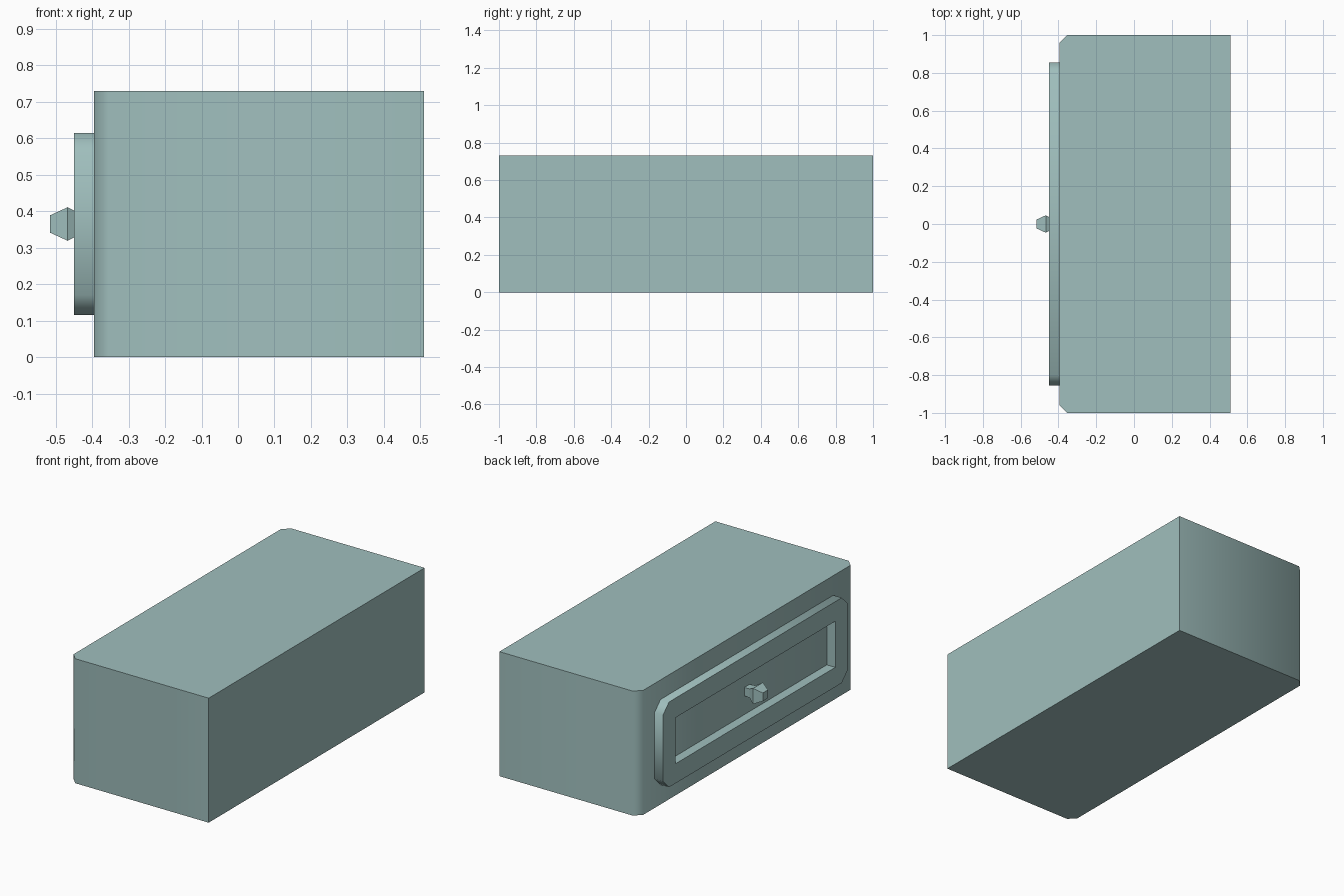
import bpy
import bmesh
import math

default = bpy.data.objects.get("Cube")
if default:
    bpy.data.objects.remove(default, do_unlink=True)

paint = bpy.data.materials.new("grey_teal_paint")
paint.use_nodes = True
COLOR = (0.35, 0.52, 0.51, 1.0)
paint.diffuse_color = COLOR
paint.node_tree.nodes["Principled BSDF"].inputs["Base Color"].default_value = COLOR

HEIGHT = 0.73
MID_Z = HEIGHT / 2
FACE_X = -0.395      # plane of the drawer side of the cabinet
PANEL_X = -0.45      # outer plane of the raised frame


def finish(name, bm, smooth_angle=None):
    bmesh.ops.recalc_face_normals(bm, faces=bm.faces[:])
    mesh = bpy.data.meshes.new(name)
    bm.to_mesh(mesh)
    bm.free()
    mesh.materials.append(paint)
    obj = bpy.data.objects.new(name, mesh)
    bpy.context.collection.objects.link(obj)
    if smooth_angle:
        bpy.ops.object.select_all(action="DESELECT")
        obj.select_set(True)
        bpy.context.view_layer.objects.active = obj
        bpy.ops.object.shade_smooth_by_angle(angle=math.radians(smooth_angle))
    return obj


def extrude_faces(bm, offset):
    geom = bmesh.ops.extrude_face_region(bm, geom=bm.faces[:], use_keep_orig=True)["geom"]
    verts = [g for g in geom if isinstance(g, bmesh.types.BMVert)]
    bmesh.ops.translate(bm, vec=offset, verts=verts)


# Cabinet body: footprint with two clipped corners, pulled upwards
CLIP = 0.04
footprint = [(0.51, -1), (0.51, 1), (FACE_X + CLIP, 1), (FACE_X, 1 - CLIP),
             (FACE_X, CLIP - 1), (FACE_X + CLIP, -1)]
bm = bmesh.new()
bm.faces.new([bm.verts.new((x, y, 0)) for x, y in footprint])
extrude_faces(bm, (0, 0, HEIGHT))
finish("cabinet_body", bm, 60)

# Raised drawer frame: clipped outer outline around a rectangular opening
HALF_Y, HALF_Z, BORDER, CUT = 0.855, 0.25, 0.115, 0.055
bm = bmesh.new()


def frame_vert(y, z):
    return bm.verts.new((PANEL_X, y, MID_Z + z))


corners = []
for sy, sz in ((1, 1), (-1, 1), (-1, -1), (1, -1)):
    side = frame_vert(sy * HALF_Y, sz * (HALF_Z - CUT))
    edge = frame_vert(sy * (HALF_Y - CUT), sz * HALF_Z)
    inner = frame_vert(sy * (HALF_Y - BORDER), sz * (HALF_Z - BORDER))
    first, last = (side, edge) if sy * sz > 0 else (edge, side)
    corners.append((first, last, inner))
for i, (first, last, inner) in enumerate(corners):
    next_first, _, next_inner = corners[(i + 1) % 4]
    bm.faces.new((first, last, inner))
    bm.faces.new((last, next_first, next_inner, inner))
extrude_faces(bm, (FACE_X - PANEL_X, 0, 0))
finish("drawer_frame", bm, 60)

# Square knob: flared head on a short stem
profile = [(FACE_X, 0.024), (-0.43, 0.026), (-0.467, 0.046), (-0.515, 0.024)]
bm = bmesh.new()
rings = [[bm.verts.new((x, sy * r, MID_Z + sz * r))
          for sy, sz in ((1, 1), (-1, 1), (-1, -1), (1, -1))] for x, r in profile]
for a, b in zip(rings, rings[1:]):
    for i in range(4):
        j = (i + 1) % 4
        bm.faces.new((a[i], a[j], b[j], b[i]))
bm.faces.new(rings[0])
bm.faces.new(rings[-1])
finish("drawer_knob", bm)
